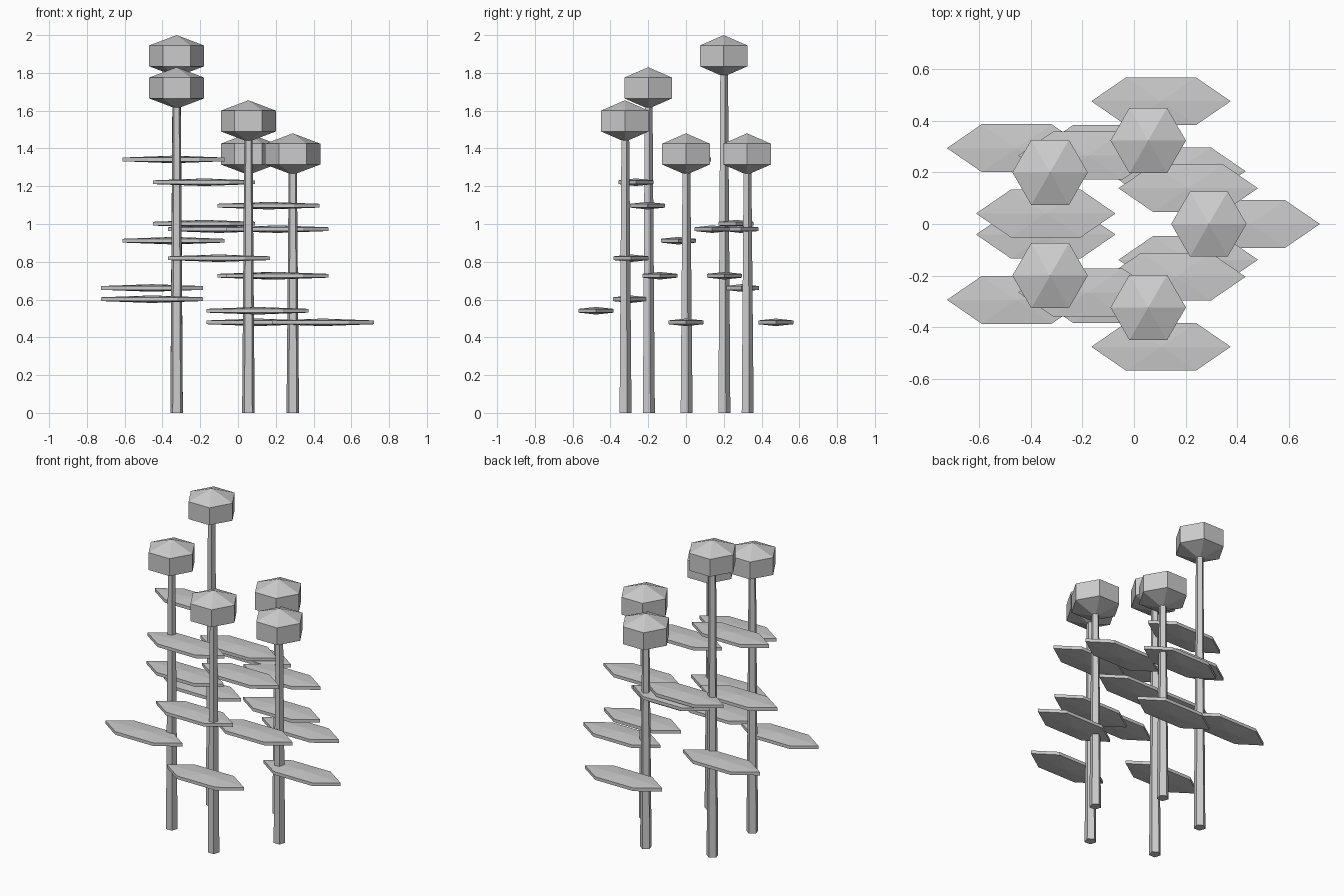
import bpy
import bmesh
from math import cos, sin, radians, tau

cube = bpy.data.objects.get("Cube")
if cube:
    bpy.data.objects.remove(cube, do_unlink=True)

grey = bpy.data.materials.new("plain grey")
grey.use_nodes = True
colour = (0.6, 0.6, 0.6, 1)
grey.diffuse_color = colour
grey.node_tree.nodes["Principled BSDF"].inputs["Base Color"].default_value = colour


def lathe(name, profile, sides, start, location, scale=(1, 1, 1)):
    """Flat-faced turned solid; profile is (radius, height) from bottom to top."""
    bm = bmesh.new()
    for radius, z in profile:
        count = sides if radius else 1
        for k in range(count):
            a = start + tau * k / sides
            bm.verts.new((radius * cos(a) * scale[0], radius * sin(a) * scale[1], z * scale[2]))
    bmesh.ops.convex_hull(bm, input=bm.verts)
    bmesh.ops.dissolve_limit(bm, angle_limit=radians(0.1), verts=bm.verts, edges=bm.edges)
    bmesh.ops.recalc_face_normals(bm, faces=bm.faces)
    mesh = bpy.data.meshes.new(name)
    bm.to_mesh(mesh)
    bm.free()
    mesh.materials.append(grey)
    obj = bpy.data.objects.new(name, mesh)
    obj.location = location
    bpy.context.collection.objects.link(obj)
    return obj


# Six-sided faceted bead, used for both flower heads and leaves
BEAD = [(0, -1), (1, -0.5), (1, 0.5), (0, 1)]
CENTRE_X, RING_RADIUS, LEAF_REACH = -0.05, 0.34, 0.16
HEIGHTS = [1.37, 1.37, 1.89, 1.72, 1.545]

for i, height in enumerate(HEIGHTS):
    angle = tau * i / len(HEIGHTS)
    x = CENTRE_X + RING_RADIUS * cos(angle)
    y = RING_RADIUS * sin(angle)

    # Tapered five-sided stem
    lathe(f"stem_{i + 1}", [(0.035, 0), (0.022, height)], 5, tau / 4, (x, y, 0))

    # Flower head on top of the stem
    lathe(f"flower_head_{i + 1}", BEAD, 6, 0, (x, y, height), (0.146, 0.146, 0.11))

    # Three flat leaves winding up the stem
    for k in range(3):
        turn = angle - k * tau / 3
        place = (x + LEAF_REACH * cos(turn), y + LEAF_REACH * sin(turn),
                 height * (0.35 + 0.18 * k))
        lathe(f"leaf_{i + 1}_{k + 1}", BEAD, 6, 0, place, (0.27, 0.107, 0.02))
